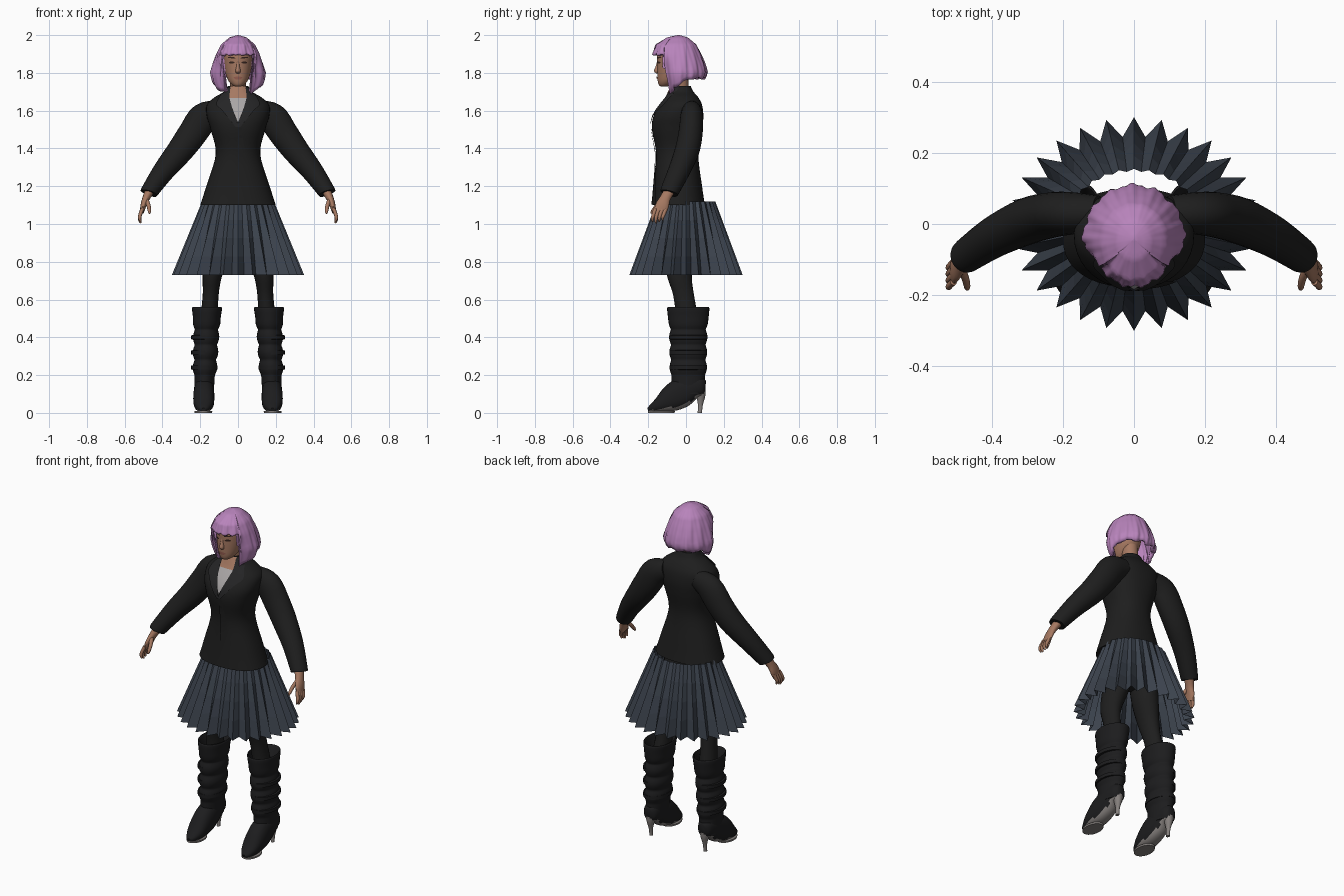
import bpy, bmesh, math
from mathutils import Vector
from mathutils.bvhtree import BVHTree

cube = bpy.data.objects.get("Cube")
if cube:
    bpy.data.objects.remove(cube, do_unlink=True)


def material(name, r, g, b):
    m = bpy.data.materials.new(name)
    m.use_nodes = True
    m.diffuse_color = (r, g, b, 1)
    bsdf = m.node_tree.nodes["Principled BSDF"]
    bsdf.inputs["Base Color"].default_value = (r, g, b, 1)
    bsdf.inputs["Roughness"].default_value = 0.8
    return m


BLACK = material("black_cloth", .013, .013, .013)
LAPEL = material("soft_black", .018, .018, .019)
LEATHER = material("black_leather", .012, .012, .013)
SLATE = material("slate_blue", .045, .056, .075)
PINK = material("lilac_hair", .48, .23, .50)
SKIN = material("skin", .38, .19, .12)
LIP = material("lip", .30, .11, .08)
DARK = material("eye_brown", .04, .02, .015)
WHITE = material("shirt_grey", .40, .38, .38)
SOLE = material("sole_grey", .24, .22, .21)


def finish(name, bm, mats, smooth=True, mirror=False, angle=50):
    bmesh.ops.recalc_face_normals(bm, faces=bm.faces)
    me = bpy.data.meshes.new(name)
    bm.to_mesh(me)
    bm.free()
    ob = bpy.data.objects.new(name, me)
    bpy.context.collection.objects.link(ob)
    for m in mats:
        me.materials.append(m)
    if smooth:
        bpy.ops.object.select_all(action='DESELECT')
        ob.select_set(True)
        bpy.context.view_layer.objects.active = ob
        bpy.ops.object.shade_smooth_by_angle(angle=math.radians(angle))
    if mirror:
        ob.modifiers.new("mirror", 'MIRROR')
    return ob


def spline(keys, steps):
    """Smooth rows between key rows."""
    out = []
    for i in range(len(keys) - 1):
        a, b = keys[max(i - 1, 0)], keys[i]
        c, d = keys[i + 1], keys[min(i + 2, len(keys) - 1)]
        for s in range(steps):
            t = s / steps
            out.append([q + .5 * t * (r - p + t * (2*p - 5*q + 4*r - s3 + t * (3*(q - r) + s3 - p)))
                        for p, q, r, s3 in zip(a, b, c, d)])
    return out + [list(keys[-1])]


def skin_grid(bm, rows, closed=True):
    n = len(rows[0])
    for a, b in zip(rows, rows[1:]):
        for j in range(n if closed else n - 1):
            k = (j + 1) % n
            bm.faces.new((a[j], a[k], b[k], b[j]))


def loft(name, keys, mats, n=20, steps=4, flat=False, ref=(0, 1, 0), power=1, mirror=False):
    """Tube through rows of x, y, z, radius across, radius deep."""
    bm = bmesh.new()
    rows = spline(keys, steps)
    pts = [Vector(r[:3]) for r in rows]
    rings = []
    for i, r in enumerate(rows):
        side, up = Vector((1, 0, 0)), Vector((0, 1, 0))
        if not flat:
            t = (pts[min(i + 1, len(pts) - 1)] - pts[max(i - 1, 0)]).normalized()
            side = t.cross(Vector(ref)).normalized()
            up = side.cross(t)
        ring = []
        for j in range(n):
            a = math.tau * j / n
            c, s = (math.copysign(abs(f) ** power, f) for f in (math.cos(a), math.sin(a)))
            ring.append(bm.verts.new(pts[i] + side * c * r[3] + up * s * r[4]))
        rings.append(ring)
    skin_grid(bm, rings)
    bm.faces.new(rings[0])
    bm.faces.new(rings[-1])
    return finish(name, bm, mats, mirror=mirror)


def decal(name, base, rows, mat, lift=.004, mirror=False, cols=8):
    """Thin sheet laid on the front of base; rows of z, x start, x end."""
    me = base.data
    tree = BVHTree.FromPolygons([v.co for v in me.vertices], [p.vertices[:] for p in me.polygons])
    bm = bmesh.new()
    grid = []
    for z, x0, x1 in spline(rows, 3):
        row = []
        for j in range(cols + 1):
            x = x0 + (x1 - x0) * j / cols
            hit = tree.ray_cast(Vector((x, -1, z)), Vector((0, 1, 0)))
            if hit[0] is None:
                hit = tree.find_nearest(Vector((x, -.1, z)))
            row.append(bm.verts.new(hit[0] + Vector((0, -lift, lift * .3))))
        grid.append(row)
    skin_grid(bm, grid, closed=False)
    bmesh.ops.remove_doubles(bm, verts=bm.verts, dist=.0004)
    return finish(name, bm, [mat], mirror=mirror)


# Jacket body: rows of z, half width, front y, back y
body = [(1.10, .20, -.178, .10), (1.2, .168, -.168, .085), (1.37, .118, -.158, .065),
        (1.5, .145, -.18, .085), (1.57, .165, -.172, .092), (1.63, .165, -.135, .085),
        (1.67, .125, -.105, .065), (1.70, .075, -.09, .04), (1.73, .055, -.075, .025)]
jacket = loft("jacket", [(0, (f + b) / 2, z, w, (b - f) / 2) for z, w, f, b in body],
              [BLACK], n=40, steps=5, flat=True, power=.88)
decal("shirt", jacket, [(1.665, -.045, .045), (1.62, -.034, .034), (1.54, -.001, .001)], WHITE)
decal("throat", jacket, [(1.728, -.04, .04), (1.70, -.045, .045), (1.665, -.045, .045)], SKIN, .005)
decal("lapels", jacket, [(1.72, .04, .06), (1.67, .045, .10), (1.63, .036, .115),
                         (1.60, .026, .085), (1.51, -.004, .012)], LAPEL, .008, mirror=True)
decal("front_overlap", jacket, [(1.51, .0, .02), (1.3, -.002, .05), (1.102, .015, .12)], BLACK, .006)
for z in (1.46, 1.36):
    decal("button", jacket, [(z + .008, .012, .016), (z, .006, .022), (z - .008, .012, .016)], LEATHER, .009)

# Sleeves
loft("sleeves", [(.10, .03, 1.60, .055, .05), (.18, .03, 1.565, .078, .06), (.24, .024, 1.48, .077, .064),
                 (.305, .006, 1.39, .07, .065), (.39, -.035, 1.285, .058, .058),
                 (.462, -.083, 1.182, .047, .05), (.472, -.09, 1.165, .045, .048)],
     [BLACK], n=24, mirror=True)

# Hands
loft("hands", [(.462, -.082, 1.185, .026, .03), (.485, -.108, 1.14, .02, .028),
               (.50, -.125, 1.10, .016, .036), (.508, -.137, 1.065, .011, .034)], [SKIN], n=14, mirror=True)
for i, name in enumerate(("index", "middle", "ring", "little")):
    y = -.162 + .018 * i
    tip = 1.005 + .007 * abs(i - 1)
    loft(name + "_fingers", [(.507, y, 1.08, .01, .011), (.519, y - .012, 1.045, .0095, .0095),
                             (.52, y - .016, tip + .015, .008, .008), (.514, y - .015, tip, .004, .004)],
         [SKIN], n=10, mirror=True)
loft("thumbs", [(.489, -.12, 1.135, .012, .014), (.474, -.152, 1.10, .011, .011),
                (.469, -.176, 1.07, .009, .009), (.468, -.184, 1.055, .004, .004)], [SKIN], n=10, mirror=True)

# Pleated skirt, open at the top and bottom
bm = bmesh.new()
PLEATS = 28
rings = []
for i in range(5):
    t = i / 4
    ring = []
    for j in range(PLEATS * 2):
        a = math.pi * j / PLEATS
        fold = 1 if j % 2 == 0 else .95 - .13 * t
        ring.append(bm.verts.new(((.19 + .16 * t) * fold * math.sin(a),
                                  -(.155 + .145 * t) * fold * math.cos(a), 1.12 - .39 * t)))
    rings.append(ring)
skin_grid(bm, rings)
finish("pleated_skirt", bm, [SLATE], smooth=False)

# Hips and legs in tights
loft("hips", [(0, -.03, 1.13, .12, .10), (0, -.025, 1.03, .15, .11), (0, -.02, .95, .12, .10),
              (0, -.02, .91, .04, .05)], [BLACK], flat=True)
loft("legs", [(.08, -.02, 1.02, .075, .09), (.105, -.03, .86, .07, .08), (.135, -.035, .73, .052, .066),
              (.145, -.012, .62, .042, .055), (.155, .01, .48, .048, .06)], [BLACK], flat=True, mirror=True)

# Boot shafts with slouched folds, a flared cuff and an open top
shaft = []
for i in range(41):
    t = i / 40
    z = .10 + .35 * t
    fold = .010 * abs(math.sin(math.pi * (z - .20) / .08)) if z > .2 else 0
    shaft.append((.18 - .013 * t, .012, z, .051 + .01 * t + fold, .087 + .005 * t + fold))
shaft += [(.166, .012, .47, .072, .103), (.165, .012, .51, .074, .108), (.164, .012, .55, .08, .112),
          (.164, .012, .56, .077, .108), (.164, .012, .55, .07, .10), (.16, .012, .49, .055, .075)]
loft("boot_shafts", shaft, [LEATHER], n=28, steps=2, flat=True, mirror=True)
for z in (.24, .32, .40):
    loft("boot_straps", [(.178, .012, z + d, r, r + .03) for d, r in
                         ((-.012, .06), (-.01, .07), (.01, .07), (.012, .06))],
         [LEATHER], n=24, steps=1, flat=True, mirror=True)

# Boot feet: faces turned down become the sole
feet = loft("boot_feet", [(.183, -.202, .016, .012, .010), (.183, -.185, .022, .03, .02),
                          (.182, -.14, .042, .05, .041), (.181, -.08, .075, .056, .07),
                          (.18, -.02, .108, .054, .078), (.18, .04, .135, .05, .06),
                          (.18, .085, .14, .04, .05), (.18, .104, .14, .02, .03)],
            [LEATHER, SOLE], n=24, ref=(0, 0, 1), power=.85, mirror=True)
for p in feet.data.polygons:
    p.material_index = int(p.normal.z < -.55)
loft("sole_rims", [(.183, -.13, .0, .046, .07), (.183, -.13, .010, .047, .071)],
     [SOLE], n=28, steps=1, flat=True, mirror=True)
loft("boot_heels", [(.18, .07, .12, .035, .035), (.18, .078, .085, .022, .024), (.18, .076, .04, .011, .013),
                    (.18, .073, 0, .010, .012)], [SOLE], n=14, flat=True, mirror=True)

# Neck, head and face
loft("neck", [(0, -.03, 1.64, .05, .05), (0, -.03, 1.71, .042, .045), (0, -.04, 1.80, .045, .05)],
     [SKIN], flat=True)
head = loft("head", [(0, -.118, 1.727, .014, .014), (0, -.108, 1.737, .032, .036), (0, -.09, 1.76, .052, .06),
                     (0, -.072, 1.80, .067, .08), (0, -.064, 1.85, .075, .089), (0, -.06, 1.90, .076, .092),
                     (0, -.055, 1.95, .06, .075), (0, -.05, 1.97, .03, .04)], [SKIN], n=32, flat=True)
loft("nose", [(0, -.146, 1.865, .006, .006), (0, -.15, 1.835, .009, .011), (0, -.153, 1.81, .014, .017),
              (0, -.149, 1.798, .009, .01)], [SKIN], n=14, flat=True)
decal("eyes", head, [(1.860, .028, .038), (1.855, .018, .048), (1.848, .026, .042)], DARK, .002, mirror=True)
decal("eyebrows", head, [(1.884, .026, .05), (1.879, .014, .052), (1.876, .014, .03)], DARK, .002, mirror=True)
decal("lips", head, [(1.780, -.010, .010), (1.773, -.024, .024), (1.764, -.010, .010)], LIP, .004)

# Bob hair with a fringe: rows of z, half width, front y, back y
bob = [(2.0, .004, -.045, -.035), (1.988, .045, -.10, .01), (1.95, .09, -.16, .055), (1.9, .114, -.177, .08),
       (1.85, .131, -.175, .10), (1.8, .145, -.16, .112), (1.75, .135, -.14, .09), (1.68, .10, -.12, .05)]


def bob_at(z):
    for a, b in zip(bob, bob[1:]):
        if z >= b[0]:
            t = (a[0] - z) / (a[0] - b[0])
            return [p + (q - p) * t for p, q in zip(a[1:], b[1:])]
    return bob[-1][1:]


bm = bmesh.new()
COLS, ROWS = 120, 20
rings = []
for i in range(ROWS + 1):
    v = (i + .3) / (ROWS + .3)
    ring = []
    for j in range(COLS):
        a = math.tau * j / COLS - math.pi
        turn = abs(a)
        if turn < .98:
            low = 1.897 + .004 * math.sin(a * 17)
        else:
            low = 1.69 + .08 * min(1, (turn - .98) / 1.1) + .006 * math.sin(a * 11)
        z = low + (2.0 - low) * (1 - v ** 1.7)
        w, f, b = bob_at(z)
        strand = 1 + v * (.025 * math.sin(a * 13 + 5 * v) + .015 * math.sin(a * 29 - 3 * v))
        tuck = 1 - .22 * math.exp(-((turn - 1) / .25) ** 2) * min(1, max(0, (1.89 - z) / .06))
        mid = -.045
        depth = (mid - f) if turn < math.pi / 2 else (b - mid)
        ring.append(bm.verts.new((w * math.sin(a) * strand * tuck, mid - depth * math.cos(a) * strand, z)))
    rings.append(ring)
skin_grid(bm, rings)
bm.faces.new(rings[0])
hair = finish("bob_hair", bm, [PINK], angle=60)
shell = hair.modifiers.new("thickness", 'SOLIDIFY')
shell.thickness = .018
shell.offset = -1
